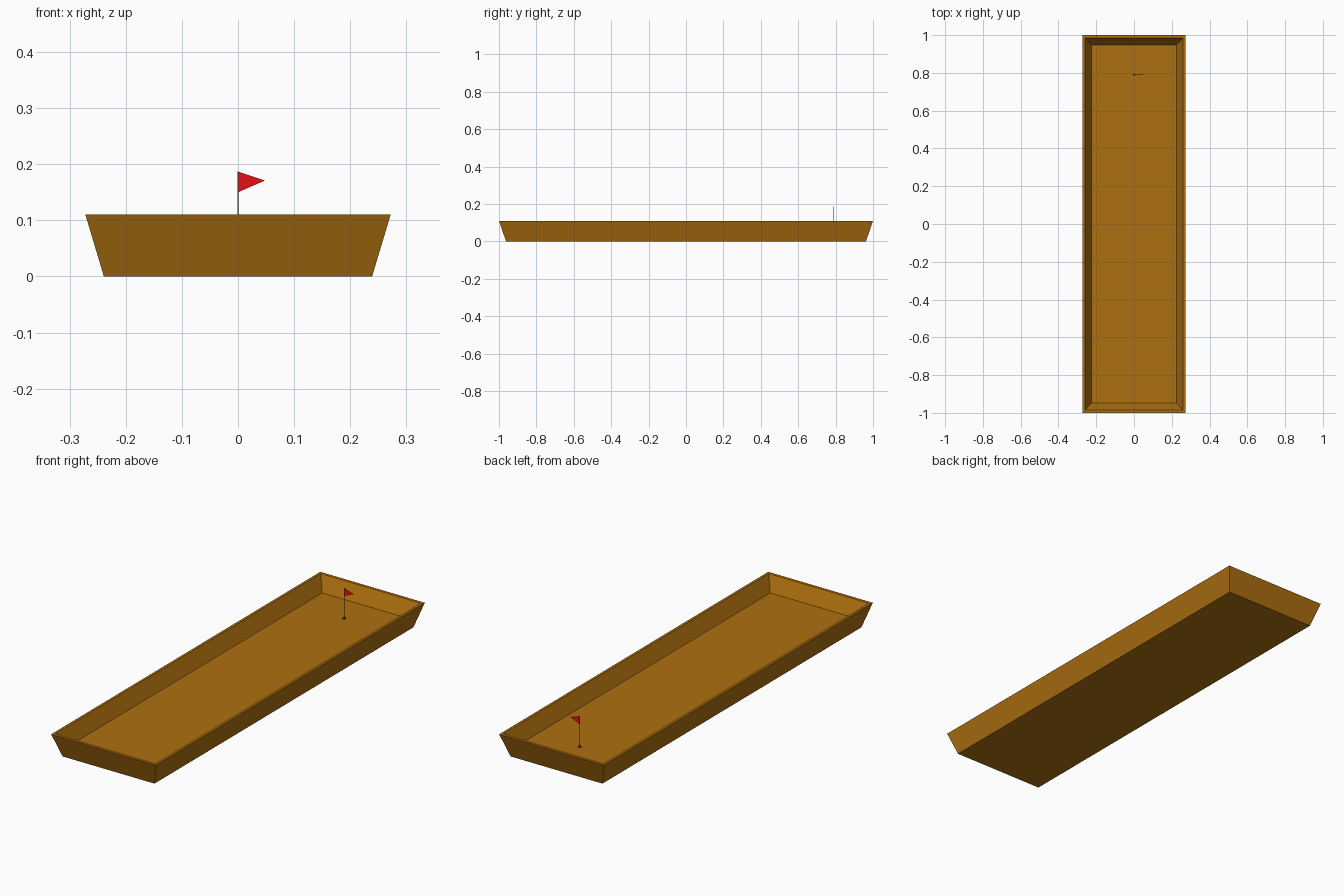
import bpy, bmesh

if "Cube" in bpy.data.objects:
    bpy.data.objects.remove(bpy.data.objects["Cube"])


def material(name, rgb):
    m = bpy.data.materials.new(name)
    m.diffuse_color = (*rgb, 1)
    m.use_nodes = True
    m.node_tree.nodes["Principled BSDF"].inputs["Base Color"].default_value = m.diffuse_color
    return m


def add_object(name, bm, mat):
    bmesh.ops.recalc_face_normals(bm, faces=bm.faces)
    me = bpy.data.meshes.new(name)
    bm.to_mesh(me)
    bm.free()
    me.materials.append(mat)
    ob = bpy.data.objects.new(name, me)
    bpy.context.collection.objects.link(ob)
    return ob


def cylinder(name, radius, z0, z1, y, mat):
    bm = bmesh.new()
    bmesh.ops.create_cone(bm, cap_ends=True, segments=12, radius1=radius,
                          radius2=radius, depth=z1 - z0)
    bmesh.ops.translate(bm, vec=(0, y, (z0 + z1) / 2), verts=bm.verts)
    return add_object(name, bm, mat)


wood = material("wood", (0.42, 0.16, 0.005))
red = material("red", (0.8, 0.005, 0.008))
dark = material("dark_wood", (0.12, 0.05, 0.02))

FLOOR = 0.043
FLAG_Y = 0.79

# Hull: rectangular rings from the outer bottom, over the rim, down to the floor
rings = [(0.239, 0.962, 0), (0.272, 1.0, 0.11),
         (0.26, 0.986, 0.11), (0.225, 0.948, FLOOR)]
bm = bmesh.new()
loops = [[bm.verts.new((sx * x, sy * y, z))
          for sx, sy in ((-1, -1), (1, -1), (1, 1), (-1, 1))]
         for x, y, z in rings]
for a, b in zip(loops, loops[1:]):
    for i in range(4):
        j = (i + 1) % 4
        bm.faces.new((a[i], a[j], b[j], b[i]))
bm.faces.new(loops[0])
bm.faces.new(loops[-1])
add_object("hull", bm, wood)

# Flag pole and its small foot
cylinder("flag_pole", 0.001, FLOOR, 0.187, FLAG_Y, dark)
cylinder("pole_foot", 0.008, FLOOR, FLOOR + 0.003, FLAG_Y, dark)

# Thin triangular flag
bm = bmesh.new()
face = bm.faces.new([bm.verts.new((x, FLAG_Y - 0.0005, z))
                     for x, z in ((0, 0.15), (0.048, 0.171), (0, 0.187))])
ext = bmesh.ops.extrude_face_region(bm, geom=[face])
bmesh.ops.translate(bm, vec=(0, 0.001, 0),
                    verts=[v for v in ext["geom"] if isinstance(v, bmesh.types.BMVert)])
add_object("flag", bm, red)
